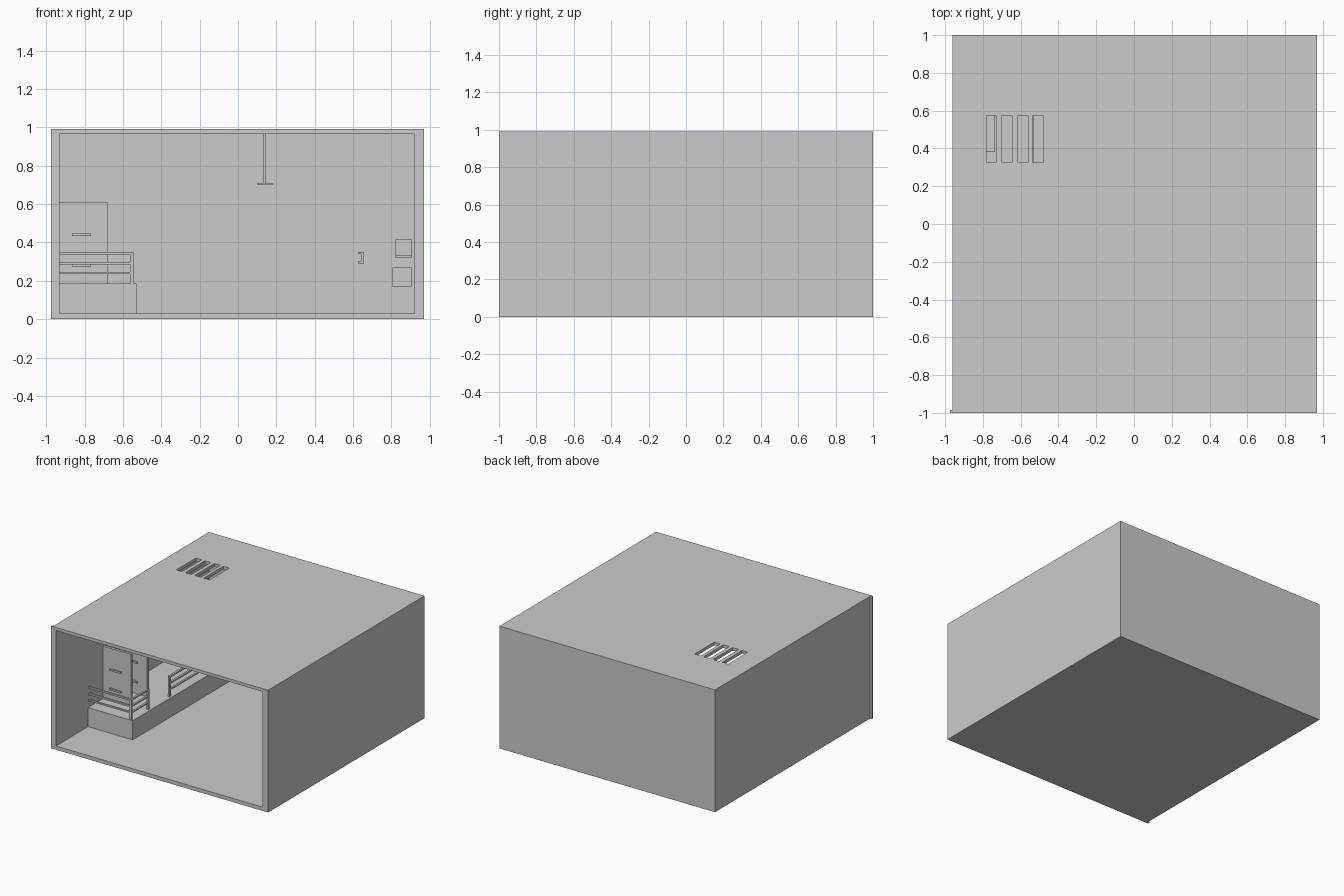
import bpy, bmesh
from mathutils import Vector

cube = bpy.data.objects.get("Cube")
if cube:
    bpy.data.objects.remove(cube, do_unlink=True)

grey = bpy.data.materials.new("plain grey")
grey.use_nodes = True
grey.diffuse_color = (0.6, 0.6, 0.6, 1)
grey.node_tree.nodes["Principled BSDF"].inputs["Base Color"].default_value = (0.6, 0.6, 0.6, 1)


def finish(name, bm):
    bmesh.ops.recalc_face_normals(bm, faces=bm.faces)
    mesh = bpy.data.meshes.new(name)
    bm.to_mesh(mesh)
    bm.free()
    mesh.materials.append(grey)
    obj = bpy.data.objects.new(name, mesh)
    bpy.context.collection.objects.link(obj)
    return obj


def boxes(name, *spans):
    """One object from boxes given as x, y and z spans."""
    bm = bmesh.new()
    for span in spans:
        verts = bmesh.ops.create_cube(bm, size=1)["verts"]
        for v in verts:
            v.co = Vector([a + (b - a) * (c + 0.5) for (a, b), c in zip(span, v.co)])
    return finish(name, bm)


def prism(name, outline, z0, z1):
    bm = bmesh.new()
    face = bm.faces.new([bm.verts.new((x, y, z0)) for x, y in outline])
    top = bmesh.ops.extrude_face_region(bm, geom=[face])["geom"]
    bmesh.ops.translate(bm, vec=(0, 0, z1 - z0),
                        verts=[g for g in top if isinstance(g, bmesh.types.BMVert)])
    return finish(name, bm)


def cut(obj, cutter):
    mod = obj.modifiers.new("cut", "BOOLEAN")
    mod.operation = "DIFFERENCE"
    mod.solver = "EXACT"
    mod.object = cutter
    cutter.hide_render = True
    bpy.context.view_layer.objects.active = obj
    bpy.ops.object.modifier_apply(modifier=mod.name)
    bpy.data.objects.remove(cutter, do_unlink=True)


# Room shell with a small lip at its front corner, hollowed and vented
left, right, floor, ceiling, back = -0.93, 0.92, 0.03, 0.965, 0.96
shell = prism("room_shell", [(-0.975, -1), (0.97, -1), (0.97, 1), (-0.96, 1),
                             (-0.96, -0.985), (-0.975, -0.985)], 0, 0.99)
cut(shell, boxes("room_cutter", ((left, right), (-1.2, back), (floor, ceiling))))
slots = [(-0.78, -0.73)] + [(x, x + 0.054) for x in (-0.699, -0.615, -0.534)]
cut(shell, boxes("vent_cutter", *[(s, (0.325, 0.575), (0.9, 1.1)) for s in slots]))

# Raised platform along one wall
deck = 0.185
boxes("platform", ((left, -0.53), (-0.59, back), (floor, deck)))

# Railings: posts and three bars, with an entry gap on the long side
post_x = (-0.562, -0.546)
bars = [(0.235, 0.246), (0.285, 0.298), (0.337, 0.35)]
rail_y = (-0.583, -0.568)
boxes("front_railing", *[((left, post_x[0]), rail_y, b) for b in bars])
boxes("railing_posts", *[(post_x, (y, y + 0.015), (deck, 0.35))
                         for y in (-0.583, -0.37, -0.095, 0.42, 0.945)])
for name, span in (("near_side_railing", (-0.568, -0.37)), ("far_side_railing", (-0.08, 0.945))):
    boxes(name, *[(post_x, span, b) for b in bars])

# Two upright panels with slim handles
for name, y in (("front_panel", -0.40), ("rear_panel", -0.19)):
    boxes(name, ((left, -0.68), (y, y + 0.02), (deck, 0.61)))
    boxes(name + "_handles", *[((-0.865, -0.765), (y - 0.012, y), (z, z + 0.014))
                               for z in (0.275, 0.433)])

# Low bench under the vents
boxes("bench", ((left, -0.735), (0.38, 0.62), (deck, 0.3)))

# Hanging ceiling fixture
boxes("ceiling_fixture", ((0.132, 0.146), (-0.007, 0.007), (0.71, ceiling)),
      ((0.1, 0.18), (-0.04, 0.04), (0.698, 0.71)))

# Back wall fittings
boxes("wall_handle", ((0.642, 0.658), (0.93, back), (0.29, 0.35)),
      ((0.625, 0.642), (0.93, back), (0.29, 0.3)),
      ((0.625, 0.642), (0.93, back), (0.34, 0.35)))
boxes("upper_wall_box", ((0.82, 0.908), (0.9, back), (0.335, 0.415)),
      ((0.82, 0.908), (0.88, back), (0.32, 0.335)))
boxes("lower_wall_box", ((0.805, 0.905), (0.88, back), (0.17, 0.27)))
